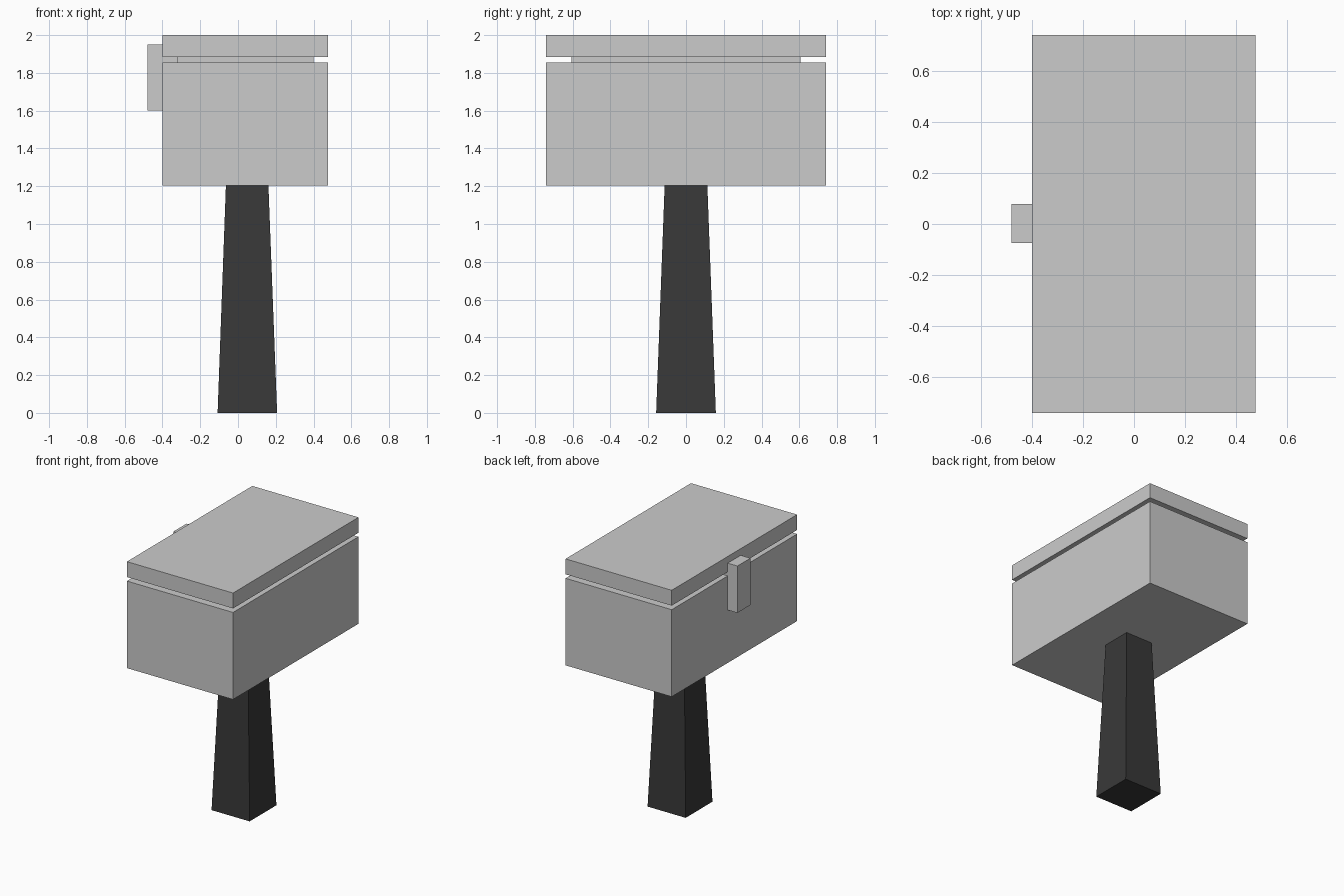
import bpy, bmesh

if "Cube" in bpy.data.objects:
    bpy.data.objects.remove(bpy.data.objects["Cube"])


def prism(name, bottom, top, z0, z1):
    """Four-sided block between two rectangles given as (x0, x1, y0, y1)."""
    bm = bmesh.new()
    rings = []
    for (x0, x1, y0, y1), z in ((bottom, z0), (top, z1)):
        rings.append([bm.verts.new((x, y, z))
                      for x, y in ((x0, y0), (x1, y0), (x1, y1), (x0, y1))])
    lo, hi = rings
    bm.faces.new(lo[::-1])
    bm.faces.new(hi)
    for i in range(4):
        j = (i + 1) % 4
        bm.faces.new((lo[i], lo[j], hi[j], hi[i]))
    mesh = bpy.data.meshes.new(name)
    bm.to_mesh(mesh)
    bm.free()
    obj = bpy.data.objects.new(name, mesh)
    bpy.context.collection.objects.link(obj)
    return obj


def box(name, rect, z0, z1):
    return prism(name, rect, rect, z0, z1)


outline = (-0.40, 0.477, -0.74, 0.74)

# Main body, recessed seam and lid
box("box_body", outline, 1.205, 1.855)
box("lid_seam", (-0.323, 0.40, -0.605, 0.605), 1.855, 1.885)
box("lid", outline, 1.885, 2.0)

# Latch on the left side, running into the body
box("latch", (-0.48, -0.323, -0.075, 0.079), 1.60, 1.95)

# Tapered black post
post = prism("post", (-0.108, 0.207, -0.158, 0.158),
             (-0.064, 0.161, -0.113, 0.113), 0.0, 1.205)
black = bpy.data.materials.new("black")
black.diffuse_color = (0.04, 0.04, 0.04, 1)
black.use_nodes = True
black.node_tree.nodes["Principled BSDF"].inputs["Base Color"].default_value = black.diffuse_color
post.data.materials.append(black)
